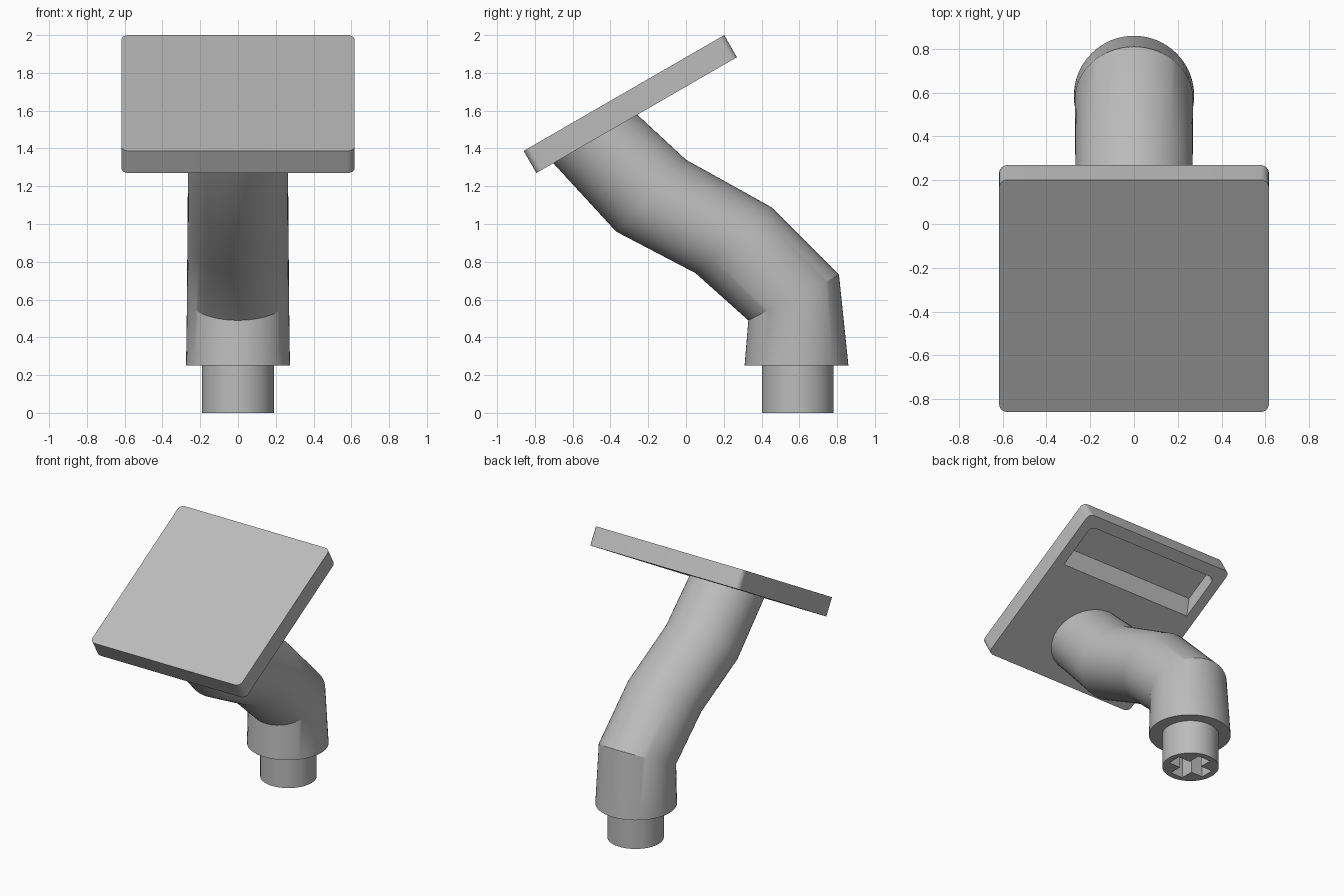
import bpy
import bmesh
from math import cos, sin, pi, radians
from mathutils import Matrix, Vector

cube = bpy.data.objects.get("Cube")
if cube:
    bpy.data.objects.remove(cube, do_unlink=True)

grey = bpy.data.materials.new("light_grey")
grey.use_nodes = True
COLOUR = (0.5, 0.5, 0.5, 1)
grey.diffuse_color = COLOUR
for node in grey.node_tree.nodes:
    if node.type == 'BSDF_PRINCIPLED':
        node.inputs["Base Color"].default_value = COLOUR


def loft(name, rings):
    """Skin a list of equally long point rings and cap both ends."""
    bm = bmesh.new()
    loops = [[bm.verts.new(p) for p in ring] for ring in rings]
    n = len(loops[0])
    for a, b in zip(loops, loops[1:]):
        for i in range(n):
            j = (i + 1) % n
            bm.faces.new((a[i], a[j], b[j], b[i]))
    bm.faces.new(loops[0][::-1])
    bm.faces.new(loops[-1])
    bmesh.ops.recalc_face_normals(bm, faces=bm.faces)
    mesh = bpy.data.meshes.new(name)
    bm.to_mesh(mesh)
    bm.free()
    mesh.materials.append(grey)
    obj = bpy.data.objects.new(name, mesh)
    bpy.context.collection.objects.link(obj)
    return obj


def ellipse(centre, axis_a, axis_b, n=64):
    return [centre + axis_a * cos(2 * pi * i / n) + axis_b * sin(2 * pi * i / n)
            for i in range(n)]


def rounded_rect(x, y0, y1, z, r_front, r_back, steps=6):
    """Rectangle outline with separate front and back corner radii."""
    pts = []
    corners = ((x, y1, r_back), (-x, y1, r_back), (-x, y0, r_front), (x, y0, r_front))
    for q, (cx, cy, r) in enumerate(corners):
        cx -= r if cx > 0 else -r
        cy -= r if cy == y1 else -r
        for s in range(steps + 1 if r else 1):
            a = (q + s / steps) * pi / 2
            pts.append(Vector((cx + r * cos(a), cy + r * sin(a), z)))
    return pts


def cut(obj, cutter):
    """Subtract the cutter, bake the result and drop the cutter."""
    mod = obj.modifiers.new("cut", 'BOOLEAN')
    mod.operation = 'DIFFERENCE'
    mod.solver = 'EXACT'
    mod.object = cutter
    cutter.hide_render = True
    bpy.context.view_layer.update()
    baked = bpy.data.meshes.new_from_object(
        obj.evaluated_get(bpy.context.evaluated_depsgraph_get()))
    obj.modifiers.clear()
    obj.data = baked
    bpy.data.objects.remove(cutter, do_unlink=True)


def smooth(obj):
    bpy.ops.object.select_all(action='DESELECT')
    obj.select_set(True)
    bpy.context.view_layer.objects.active = obj
    bpy.ops.object.shade_smooth_by_angle(angle=radians(28))


# Tilted square plate with a pocket under its rear edge
HALF, THICK, CORNER = 0.613, 0.135, 0.04
plate = loft("tilted_plate", [
    rounded_rect(HALF + 0.003, -HALF, HALF, z, CORNER, CORNER)
    for z in (-THICK / 2, THICK / 2)])
pocket = loft("pocket_cutter", [
    rounded_rect(0.54, front, 0.53, z, 0, CORNER)
    for z, front in ((-0.1, 0.17), (0.03, 0.28))])
cut(plate, pocket)
plate.data.transform(Matrix.Translation((0, -0.295, 1.635)) @ Matrix.Rotation(radians(30), 4, 'X'))
smooth(plate)

# Bent neck: mitred sections given by front (y, z), back (y, z) and half width
sections = (
    ((0.31, 0.25), (0.86, 0.25), 0.275),
    ((0.33, 0.49), (0.81, 0.73), 0.27),
    ((0.05, 0.74), (0.45, 1.09), 0.268),
    ((-0.37, 0.96), (0.0, 1.34), 0.266),
    ((-0.71, 1.33), (-0.27, 1.59), 0.265),
)
rings = []
for front, back, half_width in sections:
    f, b = Vector((0, *front)), Vector((0, *back))
    rings.append(ellipse((f + b) / 2, Vector((half_width, 0, 0)), (b - f) / 2))
smooth(loft("bent_neck", rings))

# Round peg with a cross-shaped socket underneath
PEG_Y, PEG_R = 0.592, 0.19
peg = loft("base_peg", [
    ellipse(Vector((0, PEG_Y, z)), Vector((PEG_R, 0, 0)), Vector((0, PEG_R, 0)))
    for z in (0, 0.27)])
ARM, SLOT = 0.145, 0.05
quarter = [(ARM, -SLOT), (ARM, SLOT), (SLOT, SLOT)]
outline = []
for k in range(4):
    turn = Matrix.Rotation(k * pi / 2, 2)
    outline += [turn @ Vector(p) for p in quarter]
socket = loft("socket_cutter", [
    [Vector((p.x, p.y + PEG_Y, z)) for p in outline] for z in (-0.05, 0.22)])
cut(peg, socket)
smooth(peg)
